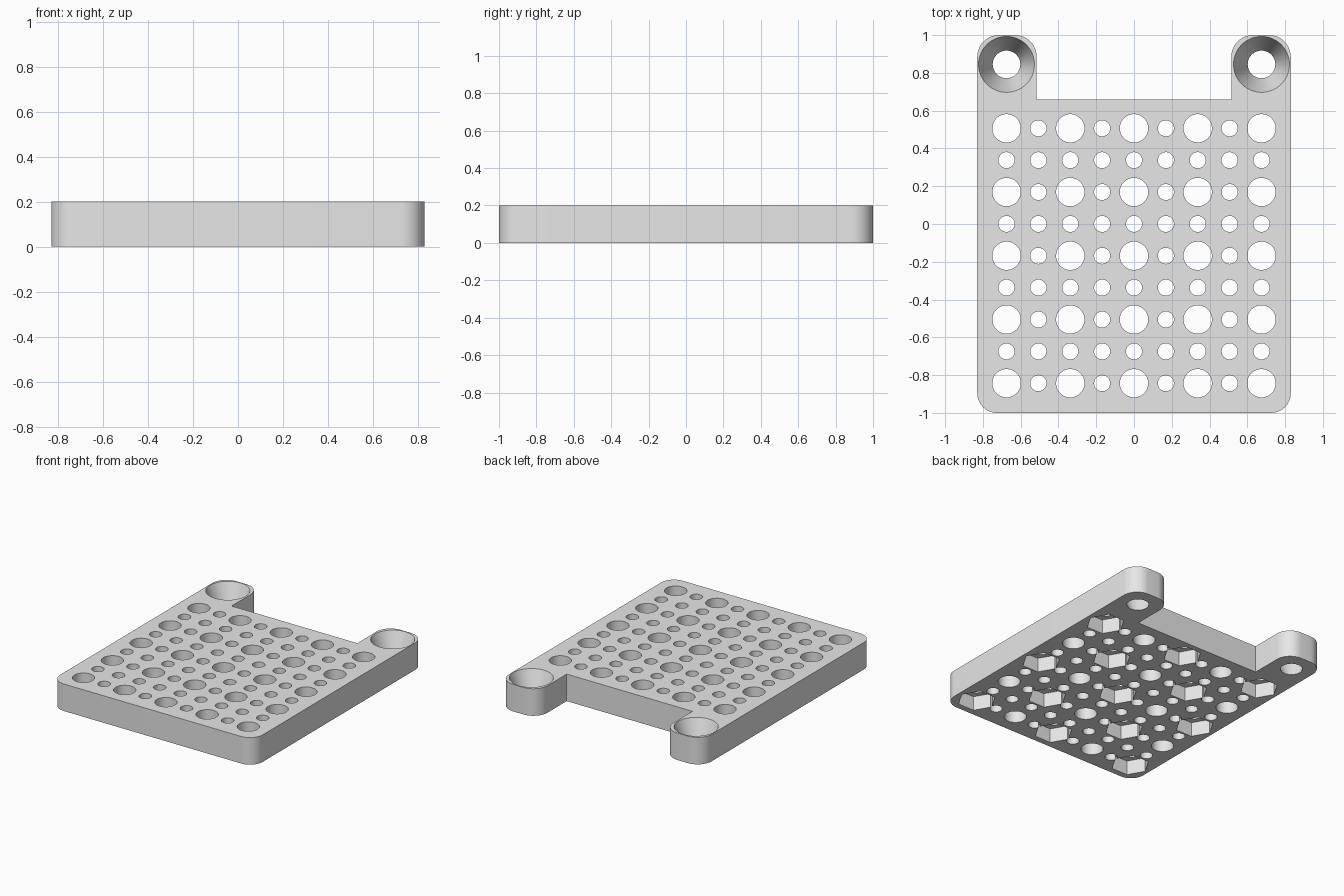
import bpy, bmesh, math
from mathutils import Matrix

if "Cube" in bpy.data.objects:
    bpy.data.objects.remove(bpy.data.objects["Cube"], do_unlink=True)

THICK = 0.2
PITCH = 0.1687          # spacing of the hole grid
FIRST_Y = -0.843        # front row of holes
TAB_X, TAB_Y = 0.675, 0.845

grey = bpy.data.materials.new("plain_grey")
grey.use_nodes = True
grey.diffuse_color = (0.8, 0.8, 0.8, 1)
grey.node_tree.nodes["Principled BSDF"].inputs["Base Color"].default_value = (0.8, 0.8, 0.8, 1)


def make_object(name, bm):
    bmesh.ops.recalc_face_normals(bm, faces=bm.faces)
    mesh = bpy.data.meshes.new(name)
    bm.to_mesh(mesh)
    bm.free()
    obj = bpy.data.objects.new(name, mesh)
    bpy.context.collection.objects.link(obj)
    mesh.materials.append(grey)
    return obj


def add_prism(bm, x, y, z0, z1, r0, r1, sides, turn=0.0):
    place = Matrix.Translation((x, y, (z0 + z1) / 2)) @ Matrix.Rotation(turn, 4, 'Z')
    bmesh.ops.create_cone(bm, cap_ends=True, segments=sides, radius1=r0,
                          radius2=r1, depth=z1 - z0, matrix=place)


def arc(cx, cy, r, start, steps=12):
    angles = [math.radians(start + 90 * i / steps) for i in range(steps + 1)]
    return [(cx + r * math.cos(a), cy + r * math.sin(a)) for a in angles]


# Plate outline: right half with rounded corners, then mirrored
W, INNER, BACK, RF, RT = 0.83, 0.515, 0.66, 0.105, 0.115
half = (arc(W - RF, -1 + RF, RF, -90) + arc(W - RT, 1 - RT, RT, 0)
        + arc(INNER + RT, 1 - RT, RT, 90) + [(INNER, BACK)])
outline = half + [(-x, y) for x, y in reversed(half)]
bm = bmesh.new()
face = bm.faces.new([bm.verts.new((x, y, 0)) for x, y in outline])
top = bmesh.ops.extrude_face_region(bm, geom=[face])["geom"]
bmesh.ops.translate(bm, vec=(0, 0, THICK),
                    verts=[v for v in top if isinstance(v, bmesh.types.BMVert)])
plate = make_object("mounting_plate", bm)

# Cutters: grid of holes, tapered screw holes in the tabs, hexagonal nut pockets
holes, pockets = bmesh.new(), bmesh.new()
for row in range(9):
    for col in range(9):
        x, y = (col - 4) * PITCH, FIRST_Y + row * PITCH
        large = row % 2 == 0 and col % 2 == 0
        r = 0.075 if large else 0.0425
        add_prism(holes, x, y, -0.1, THICK + 0.1, r, r, 48 if large else 32)
        if large and (row + col) % 4 == 0:
            add_prism(pockets, x, y, -0.1, 0.105, 0.13, 0.13, 6, math.radians(30))
taper = (0.148 - 0.073) / THICK
for side in (-1, 1):
    add_prism(holes, side * TAB_X, TAB_Y, -0.02, THICK + 0.02,
              0.073 - 0.02 * taper, 0.148 + 0.02 * taper, 64)

cutters = [make_object("hole_cutter", holes), make_object("pocket_cutter", pockets)]
for cutter in cutters:
    cutter.hide_render = True
    mod = plate.modifiers.new(cutter.name, 'BOOLEAN')
    mod.operation, mod.solver, mod.object = 'DIFFERENCE', 'EXACT', cutter

# Bake the cuts and drop the cutters
bpy.context.view_layer.update()
baked = bpy.data.meshes.new_from_object(
    plate.evaluated_get(bpy.context.evaluated_depsgraph_get()))
plate.modifiers.clear()
plate.data = baked
baked.name = "mounting_plate"
for cutter in cutters:
    bpy.data.objects.remove(cutter, do_unlink=True)

# Smooth round walls, sharp edges kept
bpy.ops.object.select_all(action='DESELECT')
plate.select_set(True)
bpy.context.view_layer.objects.active = plate
bpy.ops.object.shade_smooth_by_angle(angle=math.radians(30))
